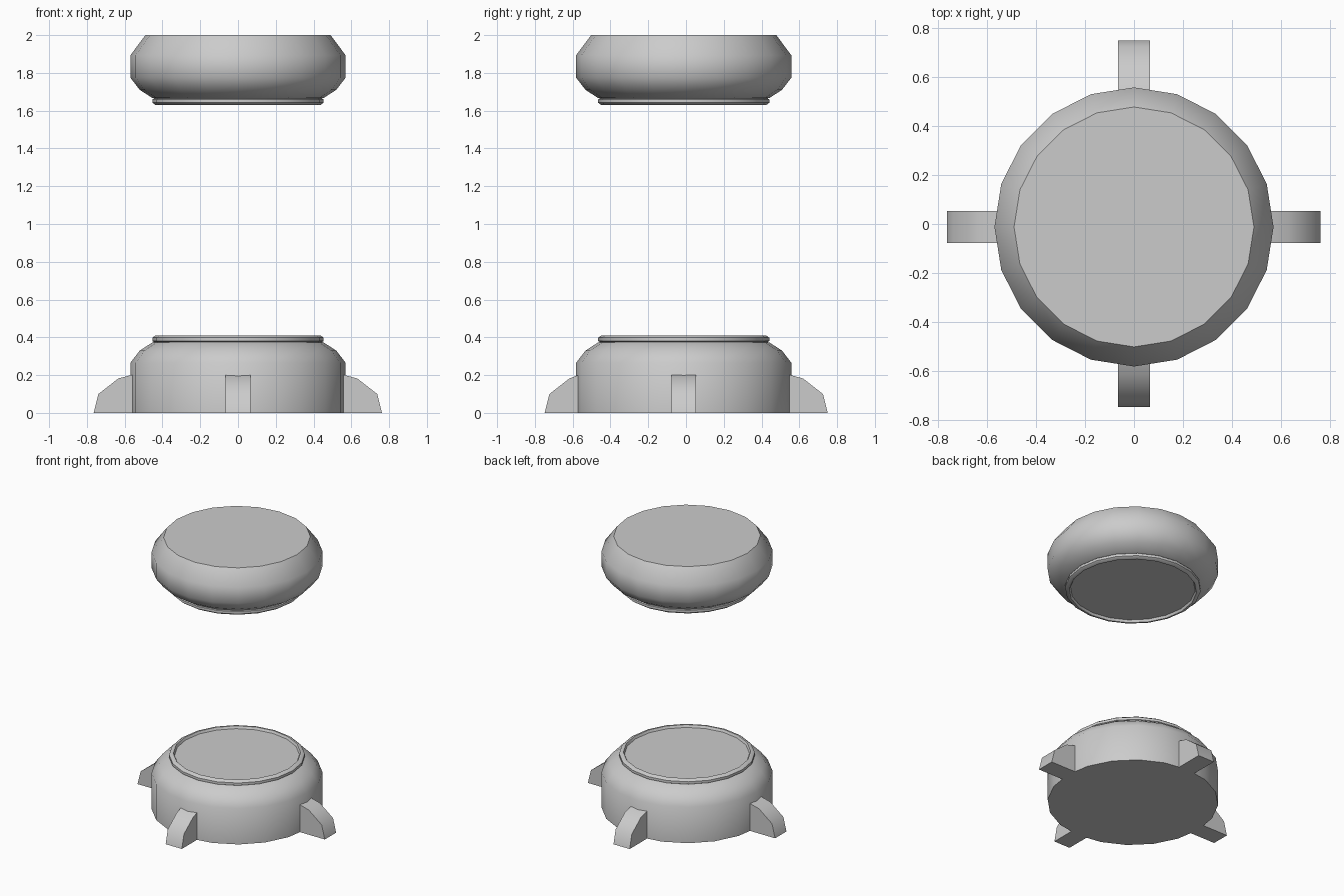
import bpy, bmesh
from math import radians, cos, sin, pi

if "Cube" in bpy.data.objects:
    bpy.data.objects.remove(bpy.data.objects["Cube"])

CY = -0.012   # axis of the round parts
SIDES = 20


def finish(name, bm):
    bmesh.ops.recalc_face_normals(bm, faces=bm.faces)
    me = bpy.data.meshes.new(name)
    bm.to_mesh(me)
    bm.free()
    ob = bpy.data.objects.new(name, me)
    bpy.context.collection.objects.link(ob)
    ob.location = (0, CY, 0)
    bpy.ops.object.select_all(action='DESELECT')
    ob.select_set(True)
    bpy.context.view_layer.objects.active = ob
    bpy.ops.object.shade_smooth_by_angle(angle=radians(38))
    return ob


def lathe(name, profile):
    """Spin (radius, height) points into a closed, capped solid."""
    bm = bmesh.new()
    rings = [[bm.verts.new((r * cos(2 * pi * i / SIDES), r * sin(2 * pi * i / SIDES), z))
              for i in range(SIDES)] for r, z in profile]
    for a, b in zip(rings, rings[1:]):
        for i in range(SIDES):
            j = (i + 1) % SIDES
            bm.faces.new((a[i], a[j], b[j], b[i]))
    bm.faces.new(rings[0])
    bm.faces.new(rings[-1])
    return finish(name, bm)


def foot(name, angle, reach):
    """Rounded bracket foot pointing outwards at the given angle."""
    profile = [(0.54, 0), (reach, 0), (reach - 0.025, 0.10), (reach - 0.13, 0.182), (0.54, 0.207)]
    bm = bmesh.new()
    face = bm.faces.new([bm.verts.new((x, -0.066, z)) for x, z in profile])
    ext = bmesh.ops.extrude_face_region(bm, geom=[face])
    new = [v for v in ext['geom'] if isinstance(v, bmesh.types.BMVert)]
    bmesh.ops.translate(bm, verts=new, vec=(0, 0.132, 0))
    ob = finish(name, bm)
    ob.rotation_euler.z = radians(angle)


# Shoulder, collar and shallow recessed plate shared by both round parts
shoulder = [(0.57, 0.265), (0.52, 0.33), (0.455, 0.372), (0.443, 0.375),
            (0.453, 0.38), (0.453, 0.398), (0.437, 0.41), (0.425, 0.41), (0.417, 0.393)]

# Lower base
lathe("base", [(0.57, 0)] + shoulder)

# Upper cap: the shoulder flipped upside down, with a bevelled top
lathe("top_cap", [(0.49, 2.0), (0.57, 1.893)] + [(r, 2.04 - z) for r, z in shoulder])

# Four feet
for name, angle, reach in (("right_foot", 0, 0.762), ("back_foot", 90, 0.762),
                           ("left_foot", 180, 0.764), ("front_foot", 270, 0.736)):
    foot(name, angle, reach)
